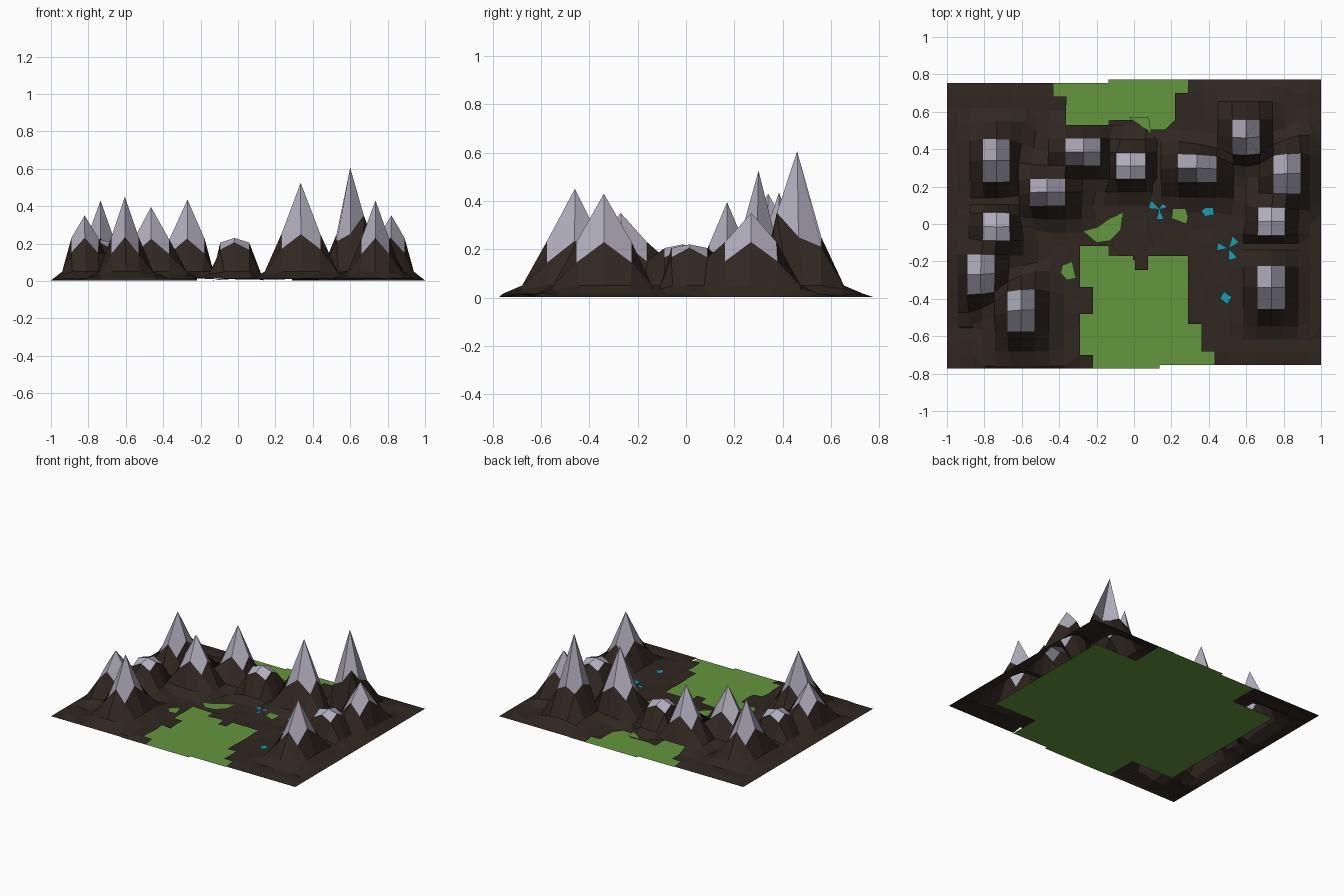
import bpy, bmesh, math, random

if "Cube" in bpy.data.objects:
    bpy.data.objects.remove(bpy.data.objects["Cube"])
random.seed(4)

def mat(name, r, g, b):
    m = bpy.data.materials.new(name)
    m.diffuse_color = (r, g, b, 1)
    m.use_nodes = True
    m.node_tree.nodes["Principled BSDF"].inputs["Base Color"].default_value = m.diffuse_color
    return m

ROCK = mat("dark_rock", .029, .020, .015)
CAP = mat("pale_cap", .45, .43, .52)
GRASS = mat("grass", .125, .31, .048)
WATER = mat("water", .007, .35, .46)

# Two terrain tiles, the second turned half a revolution
X0, Y0, W, D, NX, NY = -1.0, -.773, 1.137, 1.527, 16, 21
SX, SY = W / NX, D / NY

# Open grass areas in the rock sheet (xmin, xmax, ymin, ymax)
OPEN = [(-.29, .29, -.8, -.14), (.28, .36, -.67, -.57), (.28, .43, -.8, -.67),
        (-.36, .21, .57, .8), (.2, .29, .69, .8), (-.43, -.36, .68, .8), (.08, .21, .45, .57)]
SOLID = [(-.29, -.22, -.8, -.69), (-.29, -.22, -.47, -.35), (0, .07, -.21, -.13)]

def inside(rects, x, y):
    return any(a < x < b and c < y < d for a, b, c, d in rects)

def finish(bm, name, mats):
    me = bpy.data.meshes.new(name)
    bm.to_mesh(me)
    bm.free()
    for m in mats:
        me.materials.append(m)
    ob = bpy.data.objects.new(name, me)
    bpy.context.collection.objects.link(ob)
    return ob

# Rock sheet: a coarse grid pulled up around each peak
# peak = (x, y, height, cap half width, cap half depth, mid height, corner height)
def rock_tile(name, sign, peaks, raised=None):
    idx = [(round((p[0] - X0) / SX), round((p[1] - Y0) / SY)) for p in peaks]
    bm = bmesh.new()
    grid = {}
    for i in range(NX + 1):
        for j in range(NY + 1):
            gx, gy = X0 + i * SX, Y0 + j * SY
            z = .012 + random.uniform(-.005, .005)
            edge = i in (0, NX) or j in (0, NY)
            sx, sy, sw = gx * .03, gy * .03, .03
            for p, (pi, pj) in zip(peaks, idx):
                di, dj = i - pi, j - pj
                d = max(abs(di), abs(dj))
                if d > 3:
                    continue
                corner = abs(di) == abs(dj)
                h = (p[2], p[6] if corner else p[5], .034 if corner else .05, .016)[d]
                if d == 1 and raised == (p[0], di, dj):
                    h = .35
                z = max(z, h)
                w = 1e4 if d == 0 else 1 / d ** 3
                sx += w * (p[0] + di * p[3])
                sy += w * (p[1] + dj * p[4])
                sw += w
            x, y = sx / sw, sy / sw
            if edge:
                x, y, z = gx, gy, .003
            x = min(max(x, X0 + (.06 if 0 < i else 0)), X0 + W)
            y = min(max(y, Y0), Y0 + D)
            grid[i, j] = bm.verts.new((sign * x, sign * y, z))
    for i in range(NX):
        for j in range(NY):
            cx, cy = X0 + (i + .5) * SX, Y0 + (j + .5) * SY
            is_cap = any(a - 1 <= i <= a and b - 1 <= j <= b for a, b in idx)
            if inside(OPEN, sign * cx, sign * cy) and not is_cap \
                    and not inside(SOLID, sign * cx, sign * cy):
                continue
            f = bm.faces.new([grid[i, j], grid[i + 1, j], grid[i + 1, j + 1], grid[i, j + 1]])
            f.material_index = int(is_cap)
    bmesh.ops.delete(bm, geom=[v for v in bm.verts if not v.link_faces], context='VERTS')
    finish(bm, name, [ROCK, CAP])

SHARED = [(.735, -.34, .43, .073, .115, .23, .145),
          (.735, .015, .22, .073, .077, .205, .165),
          (.82, .27, .35, .072, .11, .23, .15)]
left = [(-x, -y, *r) for x, y, *r in SHARED] + [
    (-.605, -.46, .45, .073, .115, .235, .145),
    (-.465, .17, .395, .095, .072, .225, .145),
    (-.27, .385, .435, .096, .072, .225, .145),
    (-.02, .31, .23, .08, .07, .205, .165)]
right = [(-x, -y, *r) for x, y, *r in SHARED] + [
    (-.60, -.46, .605, .073, .10, .25, .21),
    (-.335, -.30, .525, .105, .075, .25, .17)]
rock_tile("left_mountains", 1, left)
rock_tile("right_mountains", -1, right, (-.60, -1, 1))

# Flat polygons for grass and water
def flat(name, polys, z, material):
    bm = bmesh.new()
    for pts in polys:
        bm.faces.new([bm.verts.new((x, y, z)) for x, y in pts])
    bmesh.ops.recalc_face_normals(bm, faces=bm.faces[:])
    for f in bm.faces:
        if f.normal.z < 0:
            f.normal_flip()
    finish(bm, name, [material])

def rect(a, b, c, d):
    return [(a, c), (b, c), (b, d), (a, d)]

for name, s in (("left_grass", 1), ("right_grass", -1)):
    polys = [rect(-.78, .137, -.53, .53), rect(-.43, .137, -.773, -.53), rect(-.43, .137, .53, .754)]
    flat(name, [[(s * x, s * y) for x, y in p] for p in polys], 0, GRASS)

# Grass showing through the rock
flat("grass_patches", [
    [(-.27, -.04), (-.2, -.1), (-.13, -.09), (-.07, -.03), (-.06, .06), (-.13, .03), (-.2, -.02)],
    [(.2, .03), (.28, .0), (.29, .04), (.27, .09), (.21, .08)],
    [(-.38, -.22), (-.33, -.2), (-.31, -.29), (-.36, -.3), (-.39, -.26)],
    [(-.03, .57), (.09, .49), (.08, .57)],
    [(.09, .46), (.14, .39), (.17, .45)]], .024, GRASS)

# Water glints: pinwheels and small pools
def pinwheel(x, y, r, turn):
    out = []
    for k in range(3):
        a = turn + k * math.tau / 3
        out.append([(x, y)] + [(x + r * math.cos(a + t), y + r * math.sin(a + t)) for t in (-.35, .35)])
    return out

flat("water", pinwheel(.135, .08, .06, .6) + pinwheel(.505, -.13, .065, .9) + [
    [(.36, .07), (.38, .04), (.43, .05), (.42, .09), (.39, .09)],
    [(.46, -.4), (.5, -.43), (.52, -.39), (.48, -.36)]], .026, WATER)
